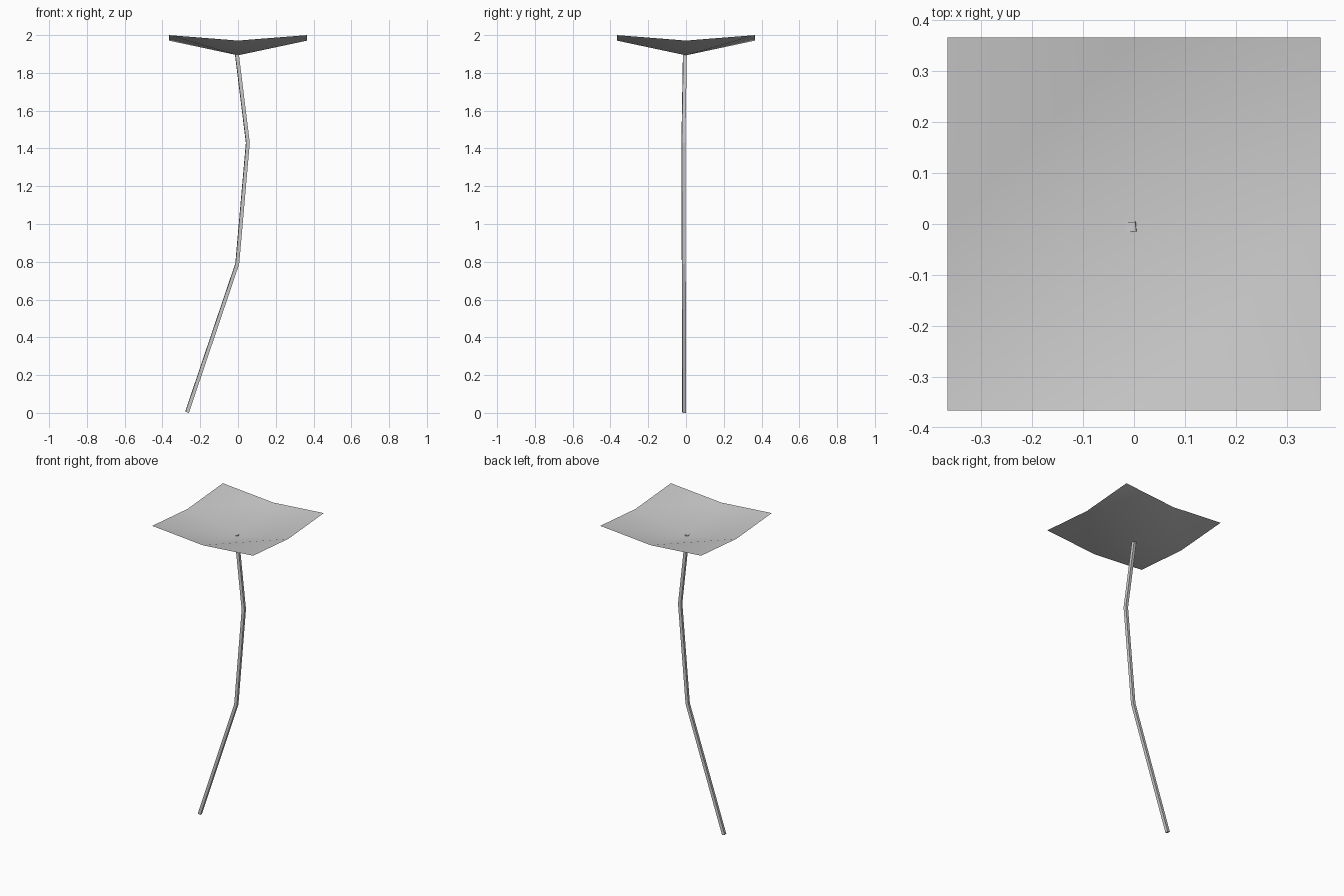
import bpy, bmesh, math
from mathutils import Vector

if "Cube" in bpy.data.objects:
    bpy.data.objects.remove(bpy.data.objects["Cube"])

grey = bpy.data.materials.new("light grey")
grey.diffuse_color = (0.6, 0.6, 0.6, 1)
grey.use_nodes = True
grey.node_tree.nodes["Principled BSDF"].inputs["Base Color"].default_value = grey.diffuse_color


def add_object(name, bm, smooth):
    mesh = bpy.data.meshes.new(name)
    for f in bm.faces:
        f.smooth = smooth
    bm.to_mesh(mesh)
    bm.free()
    mesh.materials.append(grey)
    obj = bpy.data.objects.new(name, mesh)
    bpy.context.collection.objects.link(obj)


# Canopy: single dished sheet, 2 x 2 panels split along one diagonal direction
half = 0.366
heights = (1.893, 1.971, 2.0)          # centre, edge middles, corners
bm = bmesh.new()
grid = {(i, j): bm.verts.new((i * half, j * half, heights[abs(i) + abs(j)]))
        for i in (-1, 0, 1) for j in (-1, 0, 1)}
for i in (-1, 0):
    for j in (-1, 0):
        a, b = grid[i, j], grid[i + 1, j]
        c, d = grid[i + 1, j + 1], grid[i, j + 1]
        bm.faces.new((a, b, c))
        bm.faces.new((a, c, d))
add_object("canopy", bm, True)

# Stem: square tube swept along a bent path, mitred at the bends
path = [Vector(p) for p in ((-0.27, -0.010, 0.003), (-0.004, -0.012, 0.79),
                            (0.052, -0.014, 1.43), (-0.006, -0.006, 1.90))]
r = 0.0095
twist = math.radians(6)
bm = bmesh.new()
rings = []
for k, p in enumerate(path):
    before = (p - path[max(k - 1, 0)]).normalized()
    after = (path[min(k + 1, len(path) - 1)] - p).normalized()
    t = (before + after).normalized()
    side = Vector((0, 1, 0)).cross(t).normalized()
    front = t.cross(side)
    ring = []
    for n in range(4):
        ang = math.radians(45 + 90 * n) + twist
        ring.append(bm.verts.new(p + (side * math.cos(ang) + front * math.sin(ang)) * r * math.sqrt(2)))
    rings.append(ring)
for low, high in zip(rings, rings[1:]):
    for n in range(4):
        m = (n + 1) % 4
        bm.faces.new((low[n], low[m], high[m], high[n]))
bm.faces.new(rings[0][::-1])
bm.faces.new(rings[-1])
bmesh.ops.recalc_face_normals(bm, faces=bm.faces)
add_object("stem", bm, False)
